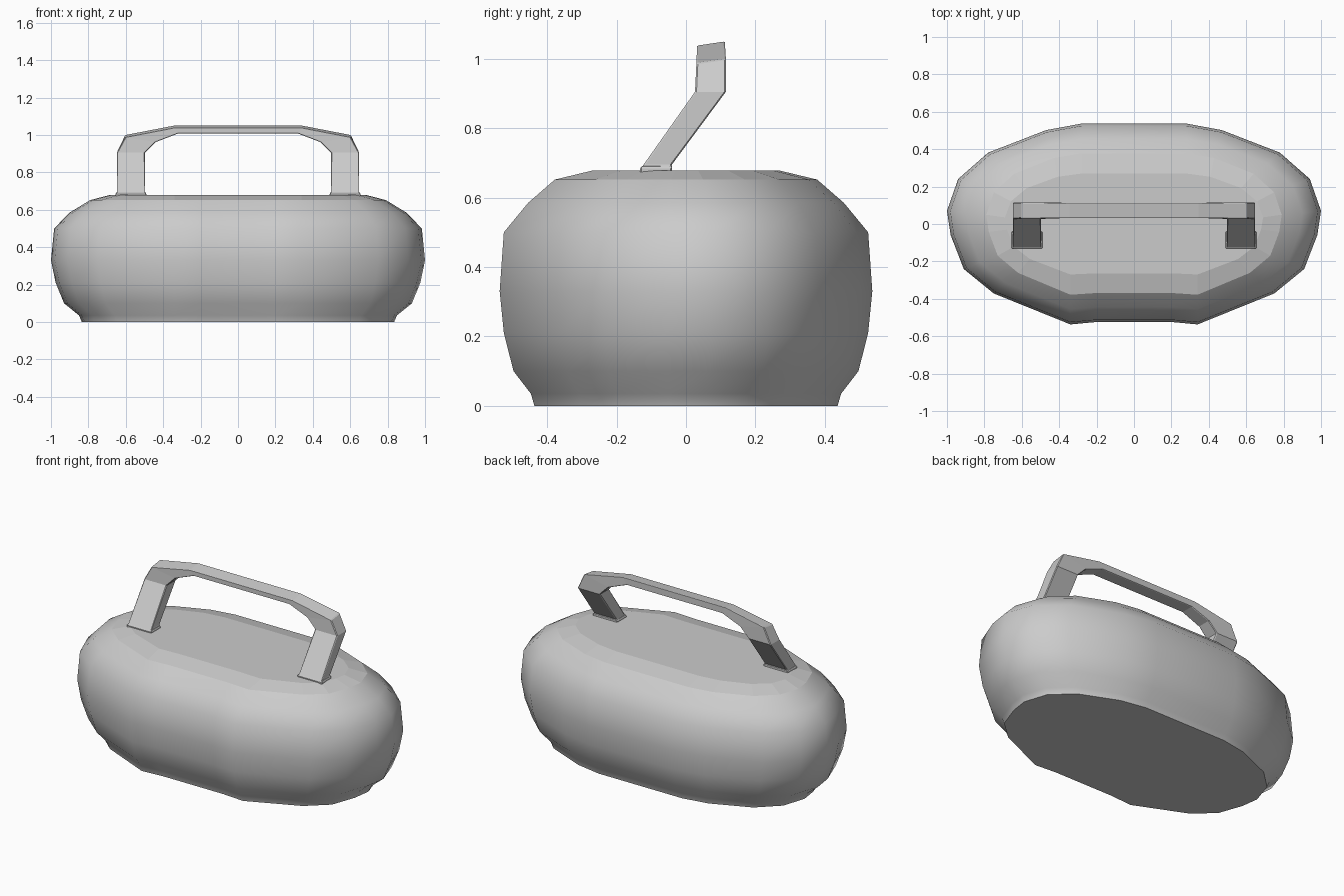
import bpy, bmesh

if "Cube" in bpy.data.objects:
    bpy.data.objects.remove(bpy.data.objects["Cube"])


def make_object(name, bm):
    bmesh.ops.recalc_face_normals(bm, faces=bm.faces)
    me = bpy.data.meshes.new(name)
    bm.to_mesh(me)
    bm.free()
    ob = bpy.data.objects.new(name, me)
    bpy.context.collection.objects.link(ob)
    return ob


def loft(bm, rings, cap_start=True, cap_end=True):
    loops = [[bm.verts.new(p) for p in r] for r in rings]
    bands = []
    for a, b in zip(loops, loops[1:]):
        n = len(a)
        bands.append([bm.faces.new((a[i], a[(i + 1) % n], b[(i + 1) % n], b[i]))
                      for i in range(n)])
    if cap_start:
        bm.faces.new(loops[0][::-1])
    if cap_end:
        bm.faces.new(loops[-1])
    return bands


# Stone body: oval plan (right half, front to back) lofted through a side profile
half = [(0.2, -0.522), (0.34, -0.535), (0.75, -0.37), (0.91, -0.24), (0.98, -0.06),
        (1.0, 0.07), (0.94, 0.24), (0.78, 0.38), (0.47, 0.50), (0.28, 0.535)]
outline = half + [(-x, y) for x, y in reversed(half)]
# height, half width, half depth
profile = [(0, 0.835, 0.437), (0.035, 0.85, 0.447), (0.10, 0.93, 0.497),
           (0.21, 0.975, 0.525), (0.33, 1.0, 0.537), (0.50, 0.983, 0.525),
           (0.585, 0.90, 0.455), (0.652, 0.79, 0.378), (0.678, 0.69, 0.27)]
CORE = 0.34  # straight middle stretch keeps its length at every level


def body_ring(z, w, d):
    k = (w - CORE) / (1 - CORE)
    ring = []
    for x, y in outline:
        ax = abs(x)
        if ax > CORE:
            ax = CORE + (ax - CORE) * k
        ring.append((ax if x > 0 else -ax, y * d / 0.535, z))
    return ring


bm = bmesh.new()
bands = loft(bm, [body_ring(*p) for p in profile])
for band in bands[:-1]:
    for f in band:
        f.smooth = True
make_object("stone_body", bm)

# Handle: leaning legs and a thin grip bar, swept as four-sided sections
# outer x, outer z, inner x, inner z, front y, back y
stations = [(0.655, 0.670, 0.49, 0.670, -0.132, -0.040),
            (0.655, 0.688, 0.49, 0.688, -0.132, -0.040),
            (0.648, 0.692, 0.497, 0.692, -0.123, -0.043),
            (0.648, 0.905, 0.497, 0.905, 0.026, 0.115),
            (0.603, 0.992, 0.440, 0.962, 0.030, 0.115),
            (0.345, 1.042, 0.320, 1.008, 0.032, 0.112)]


def handle_section(s, side):
    xo, zo, xi, zi, y0, y1 = s
    tilt = 0.008 if zo > 0.95 else 0
    return [(side * xo, y0, zo - tilt / 2), (side * xo, y1, zo + tilt),
            (side * xi, y1, zi), (side * xi, y0, zi)]


bm = bmesh.new()
loft(bm, [handle_section(s, 1) for s in stations]
     + [handle_section(s, -1) for s in reversed(stations)])
handle = make_object("handle", bm)
bev = handle.modifiers.new("soft_edges", 'BEVEL')
bev.width = 0.004
bev.segments = 1
bev.limit_method = 'ANGLE'
bev.angle_limit = 0.9
